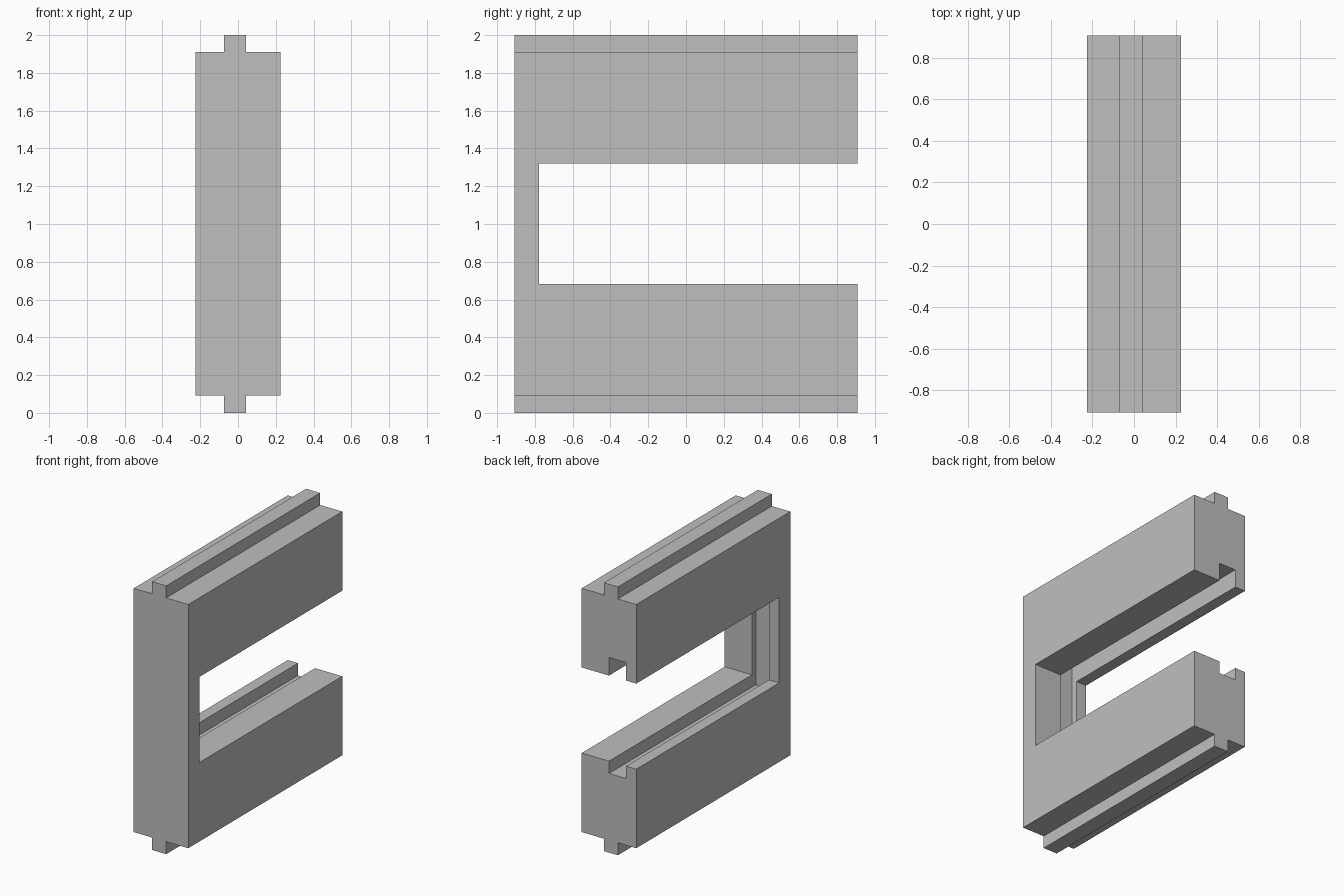
import bpy
import bmesh

default_cube = bpy.data.objects.get("Cube")
if default_cube:
    bpy.data.objects.remove(default_cube, do_unlink=True)

HALF_W, HALF_L = 0.225, 0.907
BOTTOM, TOP = 0.093, 1.91
TONGUE_X = (-0.073, 0.043)
GROOVE_X = (-0.14, 0.0)
OPEN_Y = -0.777
OPEN_Z = (0.682, 1.32)

grey = bpy.data.materials.new("plain_grey")
grey.use_nodes = True
colour = (0.52, 0.52, 0.52, 1)
grey.diffuse_color = colour
grey.node_tree.nodes["Principled BSDF"].inputs["Base Color"].default_value = colour


def extrude_profile(name, profile, y0, y1):
    """Extrude an x-z outline along y."""
    bm = bmesh.new()
    face = bm.faces.new([bm.verts.new((x, y0, z)) for x, z in profile])
    result = bmesh.ops.extrude_face_region(bm, geom=[face])
    moved = [v for v in result["geom"] if isinstance(v, bmesh.types.BMVert)]
    bmesh.ops.translate(bm, verts=moved, vec=(0, y1 - y0, 0))
    bmesh.ops.recalc_face_normals(bm, faces=bm.faces)
    mesh = bpy.data.meshes.new(name)
    bm.to_mesh(mesh)
    bm.free()
    mesh.materials.append(grey)
    obj = bpy.data.objects.new(name, mesh)
    bpy.context.collection.objects.link(obj)
    return obj


def cut_box(target, name, xs, y0, zs):
    """Cut a box that runs from y0 out through the open end."""
    outline = [(xs[0], zs[0]), (xs[1], zs[0]), (xs[1], zs[1]), (xs[0], zs[1])]
    cutter = extrude_profile(name, outline, y0, HALF_L + 0.1)
    cutter.hide_render = True
    mod = target.modifiers.new(name, "BOOLEAN")
    mod.operation = "DIFFERENCE"
    mod.solver = "EXACT"
    mod.object = cutter
    bpy.context.view_layer.objects.active = target
    bpy.ops.object.modifier_apply(modifier=name)
    bpy.data.objects.remove(cutter, do_unlink=True)


# Solid panel with a tongue along its top and bottom edges
t0, t1 = TONGUE_X
section = [
    (-HALF_W, BOTTOM), (t0, BOTTOM), (t0, 0), (t1, 0), (t1, BOTTOM), (HALF_W, BOTTOM),
    (HALF_W, TOP), (t1, TOP), (t1, 2), (t0, 2), (t0, TOP), (-HALF_W, TOP),
]
frame = extrude_profile("slotted_frame", section, -HALF_L, HALF_L)

# Opening through the thickness, then the groove around its inner edge
cut_box(frame, "opening", (-HALF_W - 0.1, HALF_W + 0.1), OPEN_Y, OPEN_Z)
cut_box(frame, "groove", GROOVE_X, OPEN_Y - 0.045, (OPEN_Z[0] - 0.092, OPEN_Z[1] + 0.135))
